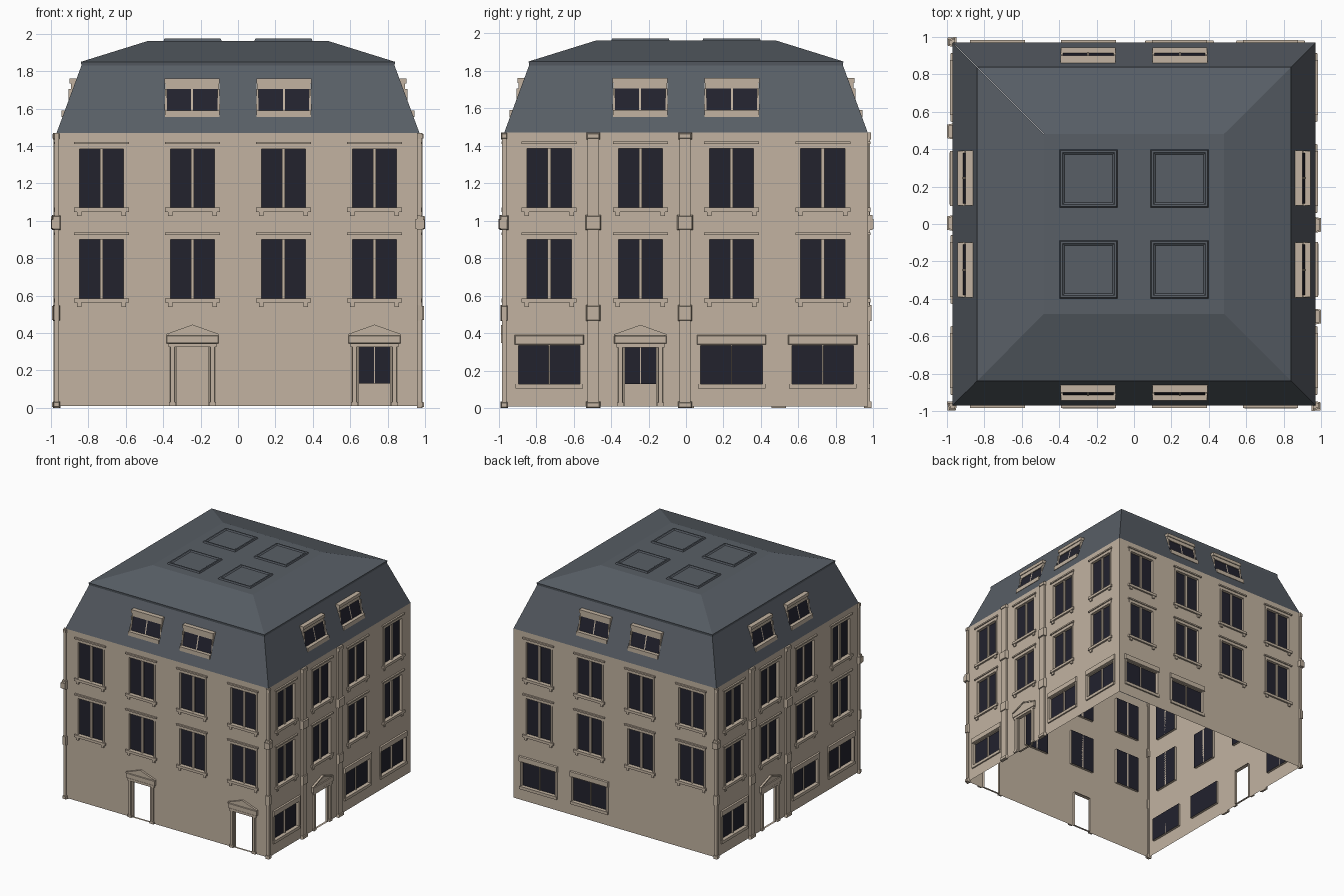
import bpy, math
from mathutils import Matrix, Vector

if "Cube" in bpy.data.objects:
    bpy.data.objects.remove(bpy.data.objects["Cube"])

def material(name, rgb):
    m = bpy.data.materials.new(name)
    m.diffuse_color = (*rgb, 1)
    m.use_nodes = True
    m.node_tree.nodes["Principled BSDF"].inputs["Base Color"].default_value = m.diffuse_color
    return m

STONE = material("beige stone", (0.54, 0.45, 0.355))
SLATE = material("slate grey", (0.098, 0.113, 0.133))
GLASS = material("dark glass", (0.016, 0.016, 0.027))

WALL, Z0, Z1 = 0.97, 0.01, 1.47      # wall distance, foot and eaves
BAYS = (-0.73, -0.243, 0.243, 0.73)  # window axes
FLOORS = (0.585, 1.07)               # sill heights of the upper floors
ZR = 1.83                            # top of the steep roof

class Part:
    """Collects faces given as (along, outward, height) on one of four sides."""
    def __init__(self, name, mat, side=0):
        self.name, self.mat, self.faces = name, mat, []
        self.rot = Matrix.Rotation(side * math.pi / 2, 3, 'Z')

    def face(self, *pts):
        self.faces.append([self.rot @ Vector((u, -o, z)) for u, o, z in pts])

    def prism(self, poly, o0, o1, inset=0):
        """Extrude a counter-clockwise (along, height) outline outwards."""
        cu = sum(p[0] for p in poly) / len(poly)
        cz = sum(p[1] for p in poly) / len(poly)
        sign = lambda v: (v > 1e-6) - (v < -1e-6)
        top = [(u - inset * sign(u - cu), z - inset * sign(z - cz)) for u, z in poly]
        n = len(poly)
        for i in range(n):
            j = (i + 1) % n
            self.face((poly[i][0], o0, poly[i][1]), (poly[j][0], o0, poly[j][1]),
                      (top[j][0], o1, top[j][1]), (top[i][0], o1, top[i][1]))
        self.face(*[(u, o1, z) for u, z in top])
        self.face(*[(u, o0, z) for u, z in reversed(poly)])

    def box(self, u0, u1, z0, z1, o0, o1, inset=0):
        self.prism([(u0, z0), (u1, z0), (u1, z1), (u0, z1)], o0, o1, inset)

    def sheet(self, z0, z1, holes, out, half):
        """Wall or roof plane with rectangular holes left open."""
        us = sorted({-9, 9, *[h[0] for h in holes], *[h[1] for h in holes]})
        zs = sorted({z0, z1, *[h[2] for h in holes], *[h[3] for h in holes]})
        pt = lambda u, z: (max(-half(z), min(half(z), u)), out(z), z)
        for a, b in zip(us, us[1:]):
            for c, d in zip(zs, zs[1:]):
                mu, mz = (a + b) / 2, (c + d) / 2
                if not any(h[0] < mu < h[1] and h[2] < mz < h[3] for h in holes):
                    self.face(pt(a, c), pt(b, c), pt(b, d), pt(a, d))

    def reveal(self, u0, u1, z0, z1, o, depth):
        c = [(u0, z0), (u0, z1), (u1, z1), (u1, z0)]
        for i in range(4):
            (a, b), (d, e) = c[i], c[(i + 1) % 4]
            self.face((a, o - depth, b), (d, o - depth, e), (d, o, e), (a, o, b))

    def build(self):
        if not self.faces:
            return
        verts, idx = [], []
        for f in self.faces:
            idx.append(list(range(len(verts), len(verts) + len(f))))
            verts += f
        me = bpy.data.meshes.new(self.name)
        me.from_pydata(verts, [], idx)
        me.materials.append(self.mat)
        bpy.context.collection.objects.link(bpy.data.objects.new(self.name, me))

def roof_out(z):
    return WALL + (0.837 - WALL) * (z - Z1) / (ZR - Z1)

def pilaster(p, c, w, o0, o1):
    """Flat shaft with base, two swollen bands and a capital."""
    p.box(c - w, c + w, 0, Z1, o0, o1)
    for z0, z1, e in ((0, 0.035, 0.008), (0.465, 0.55, 0.008), (0.95, 1.03, 0.012), (1.435, Z1, 0.006)):
        p.box(c - w - e, c + w + e, z0, z1, o0, o1 + e, 0.006)

def build_side(k, side, ground):
    wall = Part(side + "_wall", STONE, k)
    trim = Part(side + "_trim", STONE, k)
    glass = Part(side + "_glass", GLASS, k)
    holes = []

    def window(c, half, z0, z1, mullion):
        h = (c - half, c + half, z0, z1)
        holes.append(h)
        wall.reveal(*h, WALL, 0.02)
        o = WALL - 0.02
        glass.face((h[0], o, z0), (h[1], o, z0), (h[1], o, z1), (h[0], o, z1))
        trim.box(c - mullion, c + mullion, z0, z1, o, o + 0.012)

    # tall upper windows with cornice, jambs, sill and brackets
    for c in BAYS:
        for z in FLOORS:
            window(c, 0.118, z, z + 0.315, 0.009)
            trim.box(c - 0.135, c + 0.135, z + 0.315, z + 0.34, WALL, WALL + 0.005)
            trim.box(c - 0.147, c + 0.147, z + 0.34, z + 0.352, WALL, WALL + 0.014)
            trim.box(c - 0.147, c + 0.147, z - 0.022, z, WALL, WALL + 0.015)
            for s in (-1, 1):
                trim.box(c + s * 0.126 - 0.008, c + s * 0.126 + 0.008, z, z + 0.315, WALL, WALL + 0.005)
                trim.box(c + s * 0.12 - 0.012, c + s * 0.12 + 0.012, z - 0.045, z - 0.022, WALL, WALL + 0.01)

    for c, kind in zip(BAYS, ground):
        if kind == "W":    # wide ground floor window
            window(c, 0.165, 0.13, 0.335, 0.003)
            trim.box(c - 0.185, c + 0.185, 0.34, 0.39, WALL, WALL + 0.012, 0.004)
            trim.box(c - 0.18, c + 0.18, 0.105, 0.13, WALL, WALL + 0.012)
            for s in (-1, 1):
                trim.box(c + s * 0.174 - 0.009, c + s * 0.174 + 0.009, 0.13, 0.34, WALL, WALL + 0.008)
        elif kind == "D":  # open doorway with columns and pediment
            h = (c - 0.082, c + 0.082, Z0, 0.325)
            holes.append(h)
            wall.reveal(*h, WALL, 0.02)
            for s in (-1, 1):
                trim.box(c + s * 0.107 - 0.013, c + s * 0.107 + 0.013, Z0, 0.335, WALL, WALL + 0.012, 0.003)
                trim.box(c + s * 0.107 - 0.018, c + s * 0.107 + 0.018, Z0, 0.03, WALL, WALL + 0.015)
            trim.box(c - 0.128, c + 0.128, 0.325, 0.345, WALL, WALL + 0.013)
            trim.box(c - 0.14, c + 0.14, 0.345, 0.388, WALL, WALL + 0.016, 0.003)
            trim.prism([(c - 0.13, 0.388), (c + 0.13, 0.388), (c, 0.442)], WALL, WALL + 0.01)
            for s in (-1, 1):
                rake = [(c, 0.432), (c + 0.14, 0.385), (c + 0.14, 0.395), (c, 0.445)]
                if s < 0:
                    rake = [(2 * c - u, z) for u, z in reversed(rake)]
                trim.prism(rake, WALL, WALL + 0.017)
    wall.sheet(Z0, Z1, holes, lambda z: WALL, lambda z: WALL)

    # pilasters on the two flank walls
    if k % 2:
        for c in (-0.495, -0.005):
            pilaster(trim, c, 0.03, WALL, 0.987)

    # steep roof with two dormer windows
    roof = Part(side + "_steep_roof", SLATE, k)
    frame = Part(side + "_dormer_frames", STONE, k)
    pane = Part(side + "_dormer_glass", GLASS, k)
    cuts = []
    for c in (-0.245, 0.245):
        cuts.append((c - 0.145, c + 0.145, 1.555, 1.76))
        frame.box(c - 0.143, c + 0.143, 1.705, 1.735, 0.86, 0.893)
        frame.box(c - 0.147, c + 0.147, 1.735, 1.762, 0.86, 0.9)
        frame.box(c - 0.145, c + 0.145, 1.555, 1.59, 0.88, 0.943)
        for s in (-1, 1):
            frame.box(c + s * 0.14 - 0.005, c + s * 0.14 + 0.005, 1.59, 1.705, 0.875, 0.905)
        for part, w, e in ((pane, 0.135, 0), (frame, 0.005, 0.004)):
            part.face((c - w, 0.913 + e, 1.59), (c + w, 0.913 + e, 1.59),
                      (c + w, 0.885 + e, 1.705), (c - w, 0.885 + e, 1.705))
    roof.sheet(Z1, ZR, cuts, roof_out, roof_out)
    # lip and shallow upper slope
    for (a, z0), (b, z1) in (((0.837, ZR), (0.84, 1.85)), ((0.84, 1.85), (0.48, 1.962))):
        roof.face((-a, a, z0), (a, a, z0), (b, b, z1), (-b, b, z1))
    for p in (wall, trim, glass, roof, frame, pane):
        p.build()

build_side(0, "front", "-D-D")
build_side(1, "right", "WDWW")
build_side(2, "back", "WW--")
build_side(3, "left", "WDWW")

# thin corner posts on three corners
for k, name in ((0, "front_left"), (1, "front_right"), (3, "back_left")):
    post = Part(name + "_corner_post", STONE, k)
    pilaster(post, -0.97, 0.012, 0.958, 0.982)
    post.box(-1.0, -0.95, 0.955, 1.01, 0.95, 0.998, 0.004)
    post.build()

# flat roof top
top = Part("roof_top", SLATE)
top.face((-0.48, 0.48, 1.962), (0.48, 0.48, 1.962), (0.48, -0.48, 1.962), (-0.48, -0.48, 1.962))
top.build()

# four raised roof panels with bevelled rims
for x in (-0.243, 0.243):
    for y in (-0.243, 0.243):
        panel = Part("roof_panel", SLATE)
        rings = ((0.155, 1.962), (0.15, 1.974), (0.138, 1.974), (0.128, 1.966))
        corner = lambda r, z: [(x - r, y + r, z), (x + r, y + r, z), (x + r, y - r, z), (x - r, y - r, z)]
        for a, b in zip(rings, rings[1:]):
            p, q = corner(*a), corner(*b)
            for i in range(4):
                j = (i + 1) % 4
                panel.face(p[i], p[j], q[j], q[i])
        panel.face(*corner(*rings[-1]))
        panel.build()
